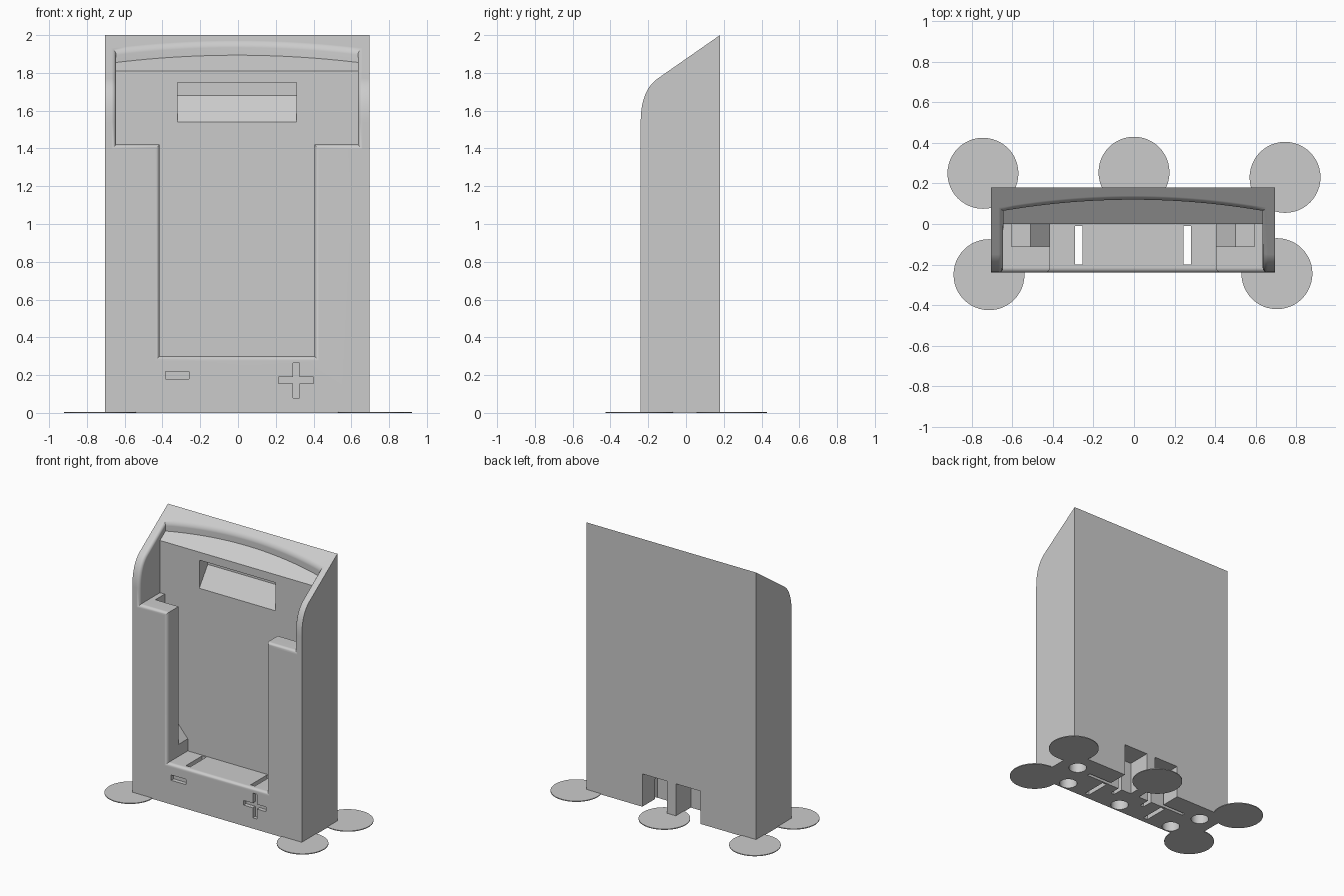
import bpy, bmesh, math
from mathutils import Vector

cube = bpy.data.objects.get("Cube")
if cube:
    bpy.data.objects.remove(cube, do_unlink=True)

grey = bpy.data.materials.new("light grey plastic")
grey.use_nodes = True
colour = (0.6, 0.6, 0.6, 1)
grey.diffuse_color = colour
grey.node_tree.nodes["Principled BSDF"].inputs["Base Color"].default_value = colour

MID = -0.005          # middle of the stand in x
SLOPE = 0.697         # rise of the top slope along y
cutters = []


def make_object(name, bm):
    bmesh.ops.recalc_face_normals(bm, faces=bm.faces)
    mesh = bpy.data.meshes.new(name)
    bm.to_mesh(mesh)
    bm.free()
    ob = bpy.data.objects.new(name, mesh)
    bpy.context.collection.objects.link(ob)
    mesh.materials.append(grey)
    return ob


def prism(name, start, end):
    """Closed solid between two matching outlines."""
    bm = bmesh.new()
    a = [bm.verts.new(p) for p in start]
    b = [bm.verts.new(p) for p in end]
    bm.faces.new(a)
    bm.faces.new(b)
    for i in range(len(a)):
        j = (i + 1) % len(a)
        bm.faces.new((a[i], a[j], b[j], b[i]))
    return make_object(name, bm)


def side_prism(name, outline, x0, x1):
    return prism(name, [(x0, y, z) for y, z in outline], [(x1, y, z) for y, z in outline])


def cut_box(name, x0, x1, y0, y1, z0, z1):
    outline = [(y0, z0), (y1, z0), (y1, z1), (y0, z1)]
    cutters.append(side_prism(name, outline, x0, x1))


def cylinder(name, x, y, z0, z1, radius, sides=48):
    ring = [(x + radius * math.cos(t * math.tau / sides),
             y + radius * math.sin(t * math.tau / sides)) for t in range(sides)]
    return prism(name, [(*p, z0) for p in ring], [(*p, z1) for p in ring])


# Body: side profile with a rounded shoulder and a sloping top
p0, p1, p2 = Vector((-0.24, 1.54)), Vector((-0.24, 1.707)), Vector((-0.15, 1.77))
shoulder = [p0 * (1 - t) ** 2 + p1 * 2 * t * (1 - t) + p2 * t * t
            for t in (i / 10 for i in range(11))]
front_line = [Vector((-0.24, 0))] + shoulder + [Vector((0.18, 2))]
body = side_prism("stand_body", front_line + [Vector((0.18, 0))], MID - 0.7, MID + 0.7)

# Wide upper opening, narrow front opening
cut_box("upper_opening", MID - 0.64, MID + 0.64, -1, 0, 1.42, 3)
cut_box("front_opening", MID - 0.41, MID + 0.41, -1, 0, 0.30, 1.6)

# Pocket behind the front lips, with sloping lower corners
half = [(0.41, 0.30), (0.41, 0.39), (0.505, 0.50), (0.6, 0.50), (0.6, 1.6)]
pocket = [(MID + x, z) for x, z in half] + [(MID - x, z) for x, z in reversed(half)]
cutters.append(prism("pocket", [(x, -0.11, z) for x, z in pocket],
                     [(x, 0, z) for x, z in pocket]))

# Sunken top slope ending in a curved rim
arc = [(MID + 0.64 * u, 0.12 - 0.055 * u * u) for u in (1 - i / 12 for i in range(25))]
plan = [(MID - 0.64, -0.1), (MID + 0.64, -0.1)] + arc
cutters.append(prism("top_recess", [(x, y, 1.81 + SLOPE * y) for x, y in plan],
                     [(x, y, 3) for x, y in plan]))

# Finger recess in the back plate
cutters.append(side_prism("finger_recess",
               [(-0.05, 1.47), (0.1, 1.68), (0.1, 1.75), (-0.05, 1.75)], -0.32, 0.31))

# Minus and plus signs
cut_box("minus_mark", -0.385, -0.26, -0.3, -0.21, 0.18, 0.22)
cut_box("plus_bar", 0.215, 0.4, -0.3, -0.21, 0.155, 0.19)
cut_box("plus_upright", 0.29, 0.325, -0.3, -0.21, 0.08, 0.265)

# Contact slots, wire channels and rear notches on both sides
for s in (-1, 1):
    def pair(a, b):
        return sorted((MID + s * a, MID + s * b))
    cut_box("contact_slot", *pair(0.25, 0.285), -0.2, -0.01, -1, 0.5)
    cut_box("wire_channel", *pair(0.2, 0.435), 0.005, 0.03, -1, 0.15)
    cut_box("rear_notch", *pair(0.037, 0.24), 0.003, 1, -1, 0.245)
    cut_box("notch_channel", *pair(0.12, 0.15), -0.08, 0.05, -1, 0.2)

# Round holes under the base
for x, y in ((0.55, 0.04), (-0.57, 0.04), (0.46, -0.17), (-0.01, -0.17), (-0.48, -0.17)):
    cutters.append(cylinder("base_hole", x, y, -0.5, 0.1, 0.062, 32))

for c in cutters:
    mod = body.modifiers.new(c.name, "BOOLEAN")
    mod.operation = "DIFFERENCE"
    mod.solver = "EXACT"
    mod.object = c
    c.hide_render = True
bpy.context.view_layer.update()
result = bpy.data.meshes.new_from_object(
    body.evaluated_get(bpy.context.evaluated_depsgraph_get()))
body.modifiers.clear()
body.data = result
for c in cutters:
    bpy.data.objects.remove(c, do_unlink=True)


def on_front(v):
    """True where a vertex lies on the outer front surface."""
    p = Vector((v.co.y, v.co.z))
    for a, b in zip(front_line, front_line[1:]):
        d = b - a
        t = max(0, min(1, (p - a).dot(d) / d.dot(d)))
        if (p - a - d * t).length < 0.001:
            return abs(v.co.x - MID) < 0.69 and p.y > 0.29
    return False


# Rounded rim around the opening
bm = bmesh.new()
bm.from_mesh(body.data)
bmesh.ops.remove_doubles(bm, verts=bm.verts, dist=0.0001)
bmesh.ops.dissolve_limit(bm, angle_limit=0.005, verts=bm.verts, edges=bm.edges)
rim = [e for e in bm.edges if len(e.link_faces) == 2 and all(on_front(v) for v in e.verts)]
bmesh.ops.bevel(bm, geom=rim, offset=0.024, offset_type="OFFSET", segments=4,
                profile=0.5, affect="EDGES", clamp_overlap=False)
bm.to_mesh(body.data)
bm.free()
body.data.materials.clear()
body.data.materials.append(grey)
body.data.polygons.foreach_set("material_index", [0] * len(body.data.polygons))

# Thin round feet
for name, x, y in (("back_right_foot", -0.745, 0.25), ("back_middle_foot", 0, 0.255),
                   ("back_left_foot", 0.745, 0.23), ("front_right_foot", -0.715, -0.25),
                   ("front_left_foot", 0.705, -0.245)):
    cylinder(name, x, y, 0, 0.006, 0.175)

bpy.ops.object.select_all(action="DESELECT")
body.select_set(True)
bpy.context.view_layer.objects.active = body
bpy.ops.object.shade_smooth_by_angle(angle=math.radians(28))
weighted = body.modifiers.new("even_shading", "WEIGHTED_NORMAL")
weighted.keep_sharp = True
